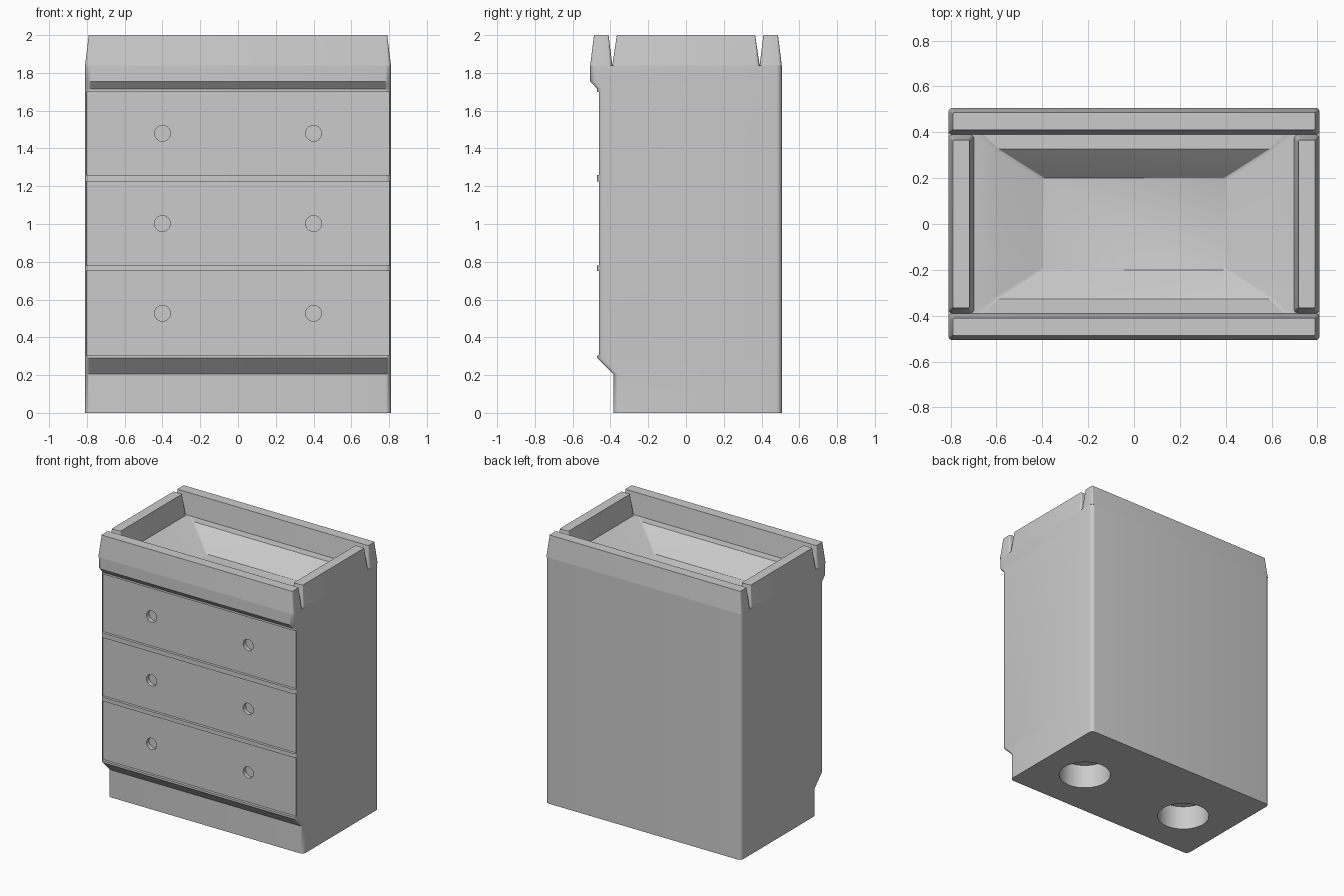
import bpy, bmesh
from math import sin, cos, pi, radians
from mathutils import Matrix

if "Cube" in bpy.data.objects:
    bpy.data.objects.remove(bpy.data.objects["Cube"])

grey = bpy.data.materials.new("plain_grey")
grey.use_nodes = True
grey.diffuse_color = (0.6, 0.6, 0.6, 1)
grey.node_tree.nodes["Principled BSDF"].inputs["Base Color"].default_value = (0.6, 0.6, 0.6, 1)


def finish(bm, name):
    bmesh.ops.recalc_face_normals(bm, faces=bm.faces)
    mesh = bpy.data.meshes.new(name)
    bm.to_mesh(mesh)
    bm.free()
    mesh.materials.append(grey)
    ob = bpy.data.objects.new(name, mesh)
    bpy.context.collection.objects.link(ob)
    return ob


def rounded_rect(x0, x1, y0, y1, r, steps=5):
    corners = [(x1 - r, y1 - r), (x0 + r, y1 - r), (x0 + r, y0 + r), (x1 - r, y0 + r)]
    return [(cx + r * cos(pi / 2 * (q + i / steps)), cy + r * sin(pi / 2 * (q + i / steps)))
            for q, (cx, cy) in enumerate(corners) for i in range(steps + 1)]


def loft(name, sections):
    """Join rounded rectangles (z, x0, x1, y0, y1, radius) into a closed solid."""
    bm = bmesh.new()
    rings = [[bm.verts.new((x, y, z)) for x, y in rounded_rect(*rect)]
             for z, *rect in sections]
    for a, b in zip(rings, rings[1:]):
        for i in range(len(a)):
            j = (i + 1) % len(a)
            bm.faces.new((a[i], a[j], b[j], b[i]))
    bm.faces.new(rings[0][::-1])
    bm.faces.new(rings[-1])
    return finish(bm, name)


def smooth(ob):
    bpy.ops.object.select_all(action='DESELECT')
    ob.select_set(True)
    bpy.context.view_layer.objects.active = ob
    bpy.ops.object.shade_smooth_by_angle(angle=radians(40))


def box(name, x0, x1, y0, y1, z0, z1):
    bm = bmesh.new()
    place = Matrix.Translation(((x0 + x1) / 2, (y0 + y1) / 2, (z0 + z1) / 2))
    size = Matrix.Diagonal((x1 - x0, y1 - y0, z1 - z0, 1))
    bmesh.ops.create_cube(bm, size=1, matrix=place @ size)
    return finish(bm, name)


def cylinder(name, centre, r, length, turn=0):
    bm = bmesh.new()
    bmesh.ops.create_cone(bm, cap_ends=True, segments=32, radius1=r, radius2=r, depth=length,
                          matrix=Matrix.Translation(centre) @ Matrix.Rotation(turn, 4, 'X'))
    return finish(bm, name)


def cut(ob, cutter):
    mod = ob.modifiers.new("cut", 'BOOLEAN')
    mod.operation = 'DIFFERENCE'
    mod.solver = 'EXACT'
    mod.object = cutter
    bpy.context.view_layer.objects.active = ob
    bpy.ops.object.modifier_apply(modifier=mod.name)
    bpy.data.objects.remove(cutter)


# Cabinet: plinth, drawer front, overhanging top and sunken basin
W, BACK, R = 0.81, 0.507, 0.03
cabinet = loft("cabinet_body", [
    (0, -W, W, -0.385, BACK, R),
    (0.205, -W, W, -0.385, BACK, R),
    (0.29, -W, W, -0.47, BACK, R),
    (1.715, -W, W, -0.47, BACK, R),
    (1.755, -W, W, -BACK, BACK, R),
    (1.84, -W, W, -BACK, BACK, R),
    (1.84, -0.6, 0.6, -0.327, 0.327, 0.012),
    (1.70, -0.4, 0.4, -0.2, 0.2, 0.012)])

# Recessed drawers with two finger holes each
for z0, z1 in ((0.305, 0.75), (0.78, 1.225), (1.26, 1.70)):
    cut(cabinet, box("drawer_cutter", -0.802, 0.802, -0.6, -0.45, z0, z1))
    for side in (-1, 1):
        cut(cabinet, cylinder("finger_hole_cutter", (side * 0.4, -0.5, (z0 + z1) / 2),
                              0.042, 0.16, pi / 2))

# Round sockets in the underside
for side in (-1, 1):
    cut(cabinet, cylinder("socket_cutter", (side * 0.45, 0, 0), 0.18, 0.36))
smooth(cabinet)

# Tapered rim panels, with notches left between them
for name, s in (("front_rim", -1), ("back_rim", 1)):
    base, top = sorted((s * 0.39, s * BACK)), sorted((s * 0.41, s * 0.487))
    smooth(loft(name, [(1.84, -W, W, *base, 0.02), (2.0, -0.79, 0.79, *top, 0.006)]))
for name, s in (("right_rim", -1), ("left_rim", 1)):
    base, top = sorted((s * 0.698, s * W)), sorted((s * 0.718, s * 0.79))
    smooth(loft(name, [(1.84, *base, -0.39, 0.39, 0.02), (2.0, *top, -0.366, 0.366, 0.006)]))
